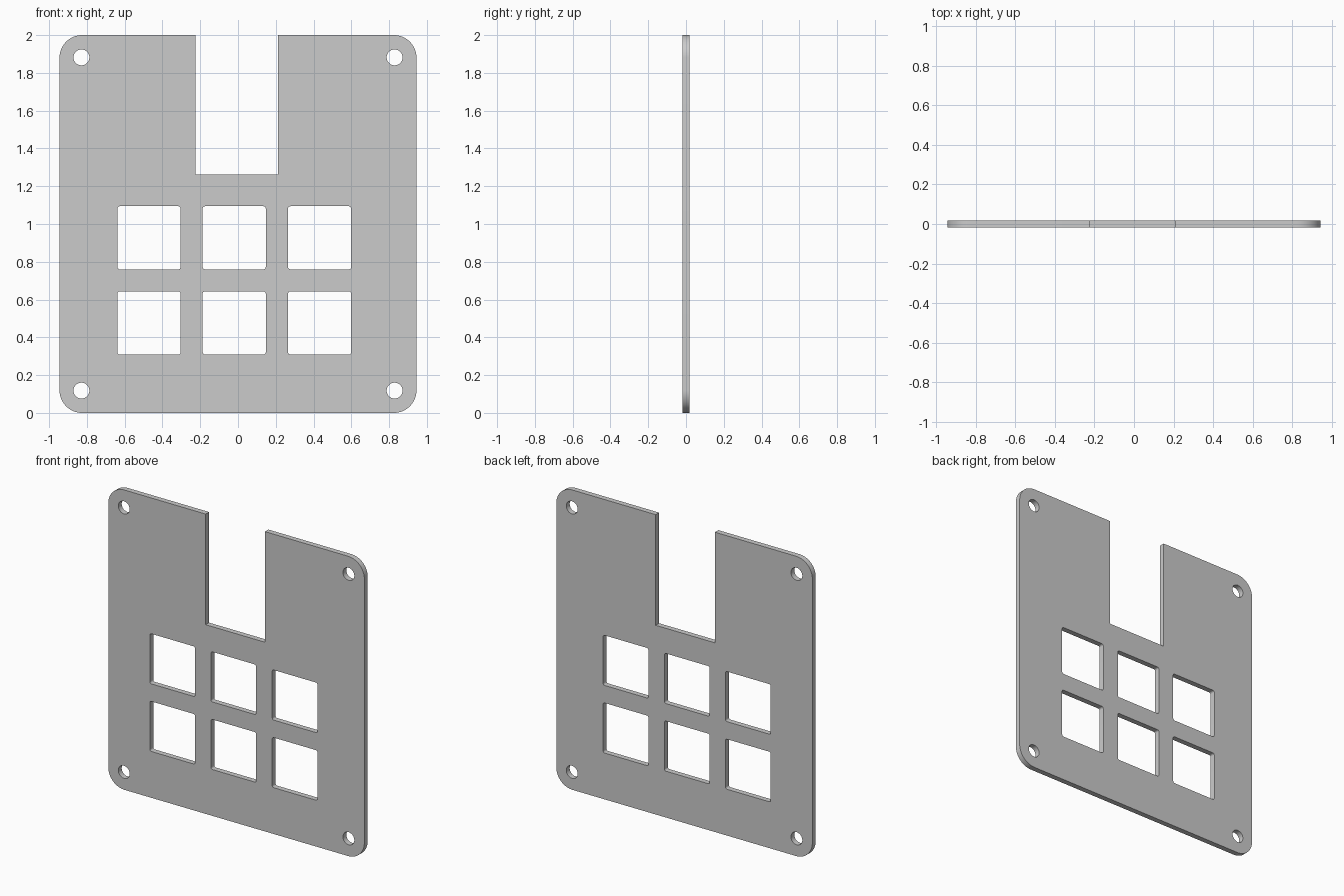
import bpy, math

if "Cube" in bpy.data.objects:
    bpy.data.objects.remove(bpy.data.objects["Cube"])

HALF_W, HEIGHT, THICK = 0.945, 2.0, 0.036


def arc(cx, cz, r, a0, a1, n):
    return [(cx + r * math.cos(math.radians(a0 + (a1 - a0) * i / n)),
             cz + r * math.sin(math.radians(a0 + (a1 - a0) * i / n)))
            for i in range(n + 1)]


def rounded_rect(x0, x1, z0, z1, r, n):
    return (arc(x1 - r, z0 + r, r, -90, 0, n) + arc(x1 - r, z1 - r, r, 0, 90, n)
            + arc(x0 + r, z1 - r, r, 90, 180, n) + arc(x0 + r, z0 + r, r, 180, 270, n))


curve = bpy.data.curves.new("key_plate", 'CURVE')
curve.dimensions = '2D'
curve.fill_mode = 'BOTH'
curve.extrude = THICK / 2


def add_loop(points):
    spline = curve.splines.new('POLY')
    spline.points.add(len(points) - 1)
    for p, (x, z) in zip(spline.points, points):
        p.co = (x, z, 0, 1)
    spline.use_cyclic_u = True


# Outer outline with the notch cut into the top edge
outline = rounded_rect(-HALF_W, HALF_W, 0, HEIGHT, 0.12, 16)
notch = [(0.211, HEIGHT), (0.211, 1.262), (-0.226, 1.262), (-0.226, HEIGHT)]
add_loop(outline[:34] + notch + outline[34:])

# Key windows, three columns by two rows
for cx in (-0.471, -0.02, 0.432):
    for cz in (0.476, 0.927):
        h = 0.167
        add_loop(rounded_rect(cx - h, cx + h, cz - h, cz + h, 0.012, 5))

# Screw holes in the corners
for cx in (-0.829, 0.829):
    for cz in (0.118, 1.882):
        add_loop(arc(cx, cz, 0.042, 0, 360, 40)[:-1])

# Stand the plate upright and turn it into a mesh
plate = bpy.data.objects.new("key_plate", curve)
bpy.context.collection.objects.link(plate)
plate.rotation_euler.x = math.radians(90)
bpy.context.view_layer.objects.active = plate
plate.select_set(True)
bpy.ops.object.convert(target='MESH')
plate = bpy.context.object
bpy.ops.object.transform_apply(location=False, rotation=True, scale=False)
bpy.ops.object.mode_set(mode='EDIT')
bpy.ops.mesh.select_all(action='SELECT')
bpy.ops.mesh.remove_doubles(threshold=0.0002)
bpy.ops.mesh.normals_make_consistent(inside=False)
bpy.ops.object.mode_set(mode='OBJECT')
bpy.ops.object.shade_smooth_by_angle(angle=math.radians(30))
